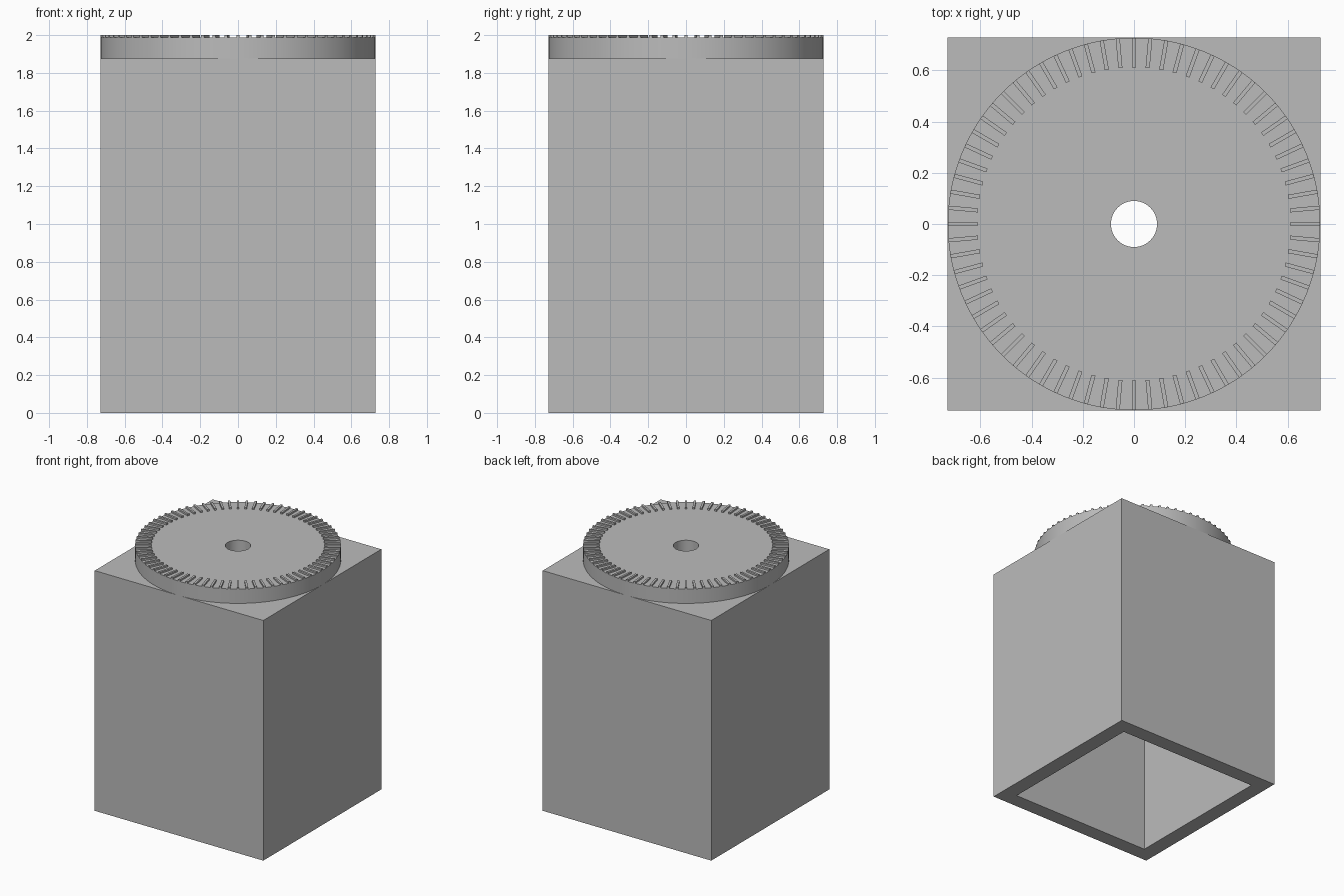
import bpy, bmesh
from math import pi
from mathutils import Matrix, Vector

HALF = 0.728       # half width of the housing, also the disc radius
WALL = 0.119
TOP = 1.875        # top of the housing
DISC_TOP = 1.987
HEIGHT = 2.0
HOLE = 0.09
RIBS = 72

if "Cube" in bpy.data.objects:
    bpy.data.objects.remove(bpy.data.objects["Cube"])

grey = bpy.data.materials.new("plain grey")
grey.use_nodes = True
colour = (0.5, 0.5, 0.5, 1)
grey.diffuse_color = colour
grey.node_tree.nodes["Principled BSDF"].inputs["Base Color"].default_value = colour


def add_box(bm, x, y, z, matrix=Matrix()):
    """Box spanning the (low, high) pairs x, y and z."""
    size = Vector([b - a for a, b in (x, y, z)])
    centre = Vector([(a + b) / 2 for a, b in (x, y, z)])
    bmesh.ops.create_cube(bm, size=1, matrix=matrix @ Matrix.Translation(centre) @ Matrix.Diagonal(size).to_4x4())


def make(name, bm):
    mesh = bpy.data.meshes.new(name)
    bmesh.ops.recalc_face_normals(bm, faces=bm.faces)
    bm.to_mesh(mesh)
    bm.free()
    obj = bpy.data.objects.new(name, mesh)
    obj.data.materials.append(grey)
    bpy.context.collection.objects.link(obj)
    return obj


def select(obj):
    bpy.ops.object.select_all(action="DESELECT")
    obj.select_set(True)
    bpy.context.view_layer.objects.active = obj


def cut(obj, cutter):
    select(obj)
    mod = obj.modifiers.new("cut", "BOOLEAN")
    mod.operation, mod.solver, mod.object = "DIFFERENCE", "EXACT", cutter
    bpy.ops.object.modifier_apply(modifier=mod.name)
    bpy.data.objects.remove(cutter)


# Square housing, open underneath, with a round hole in its roof
bm = bmesh.new()
add_box(bm, (-HALF, HALF), (-HALF, HALF), (0, TOP))
housing = make("housing", bm)

inner = HALF - WALL
bm = bmesh.new()
add_box(bm, (-inner, inner), (-inner, inner), (-0.1, TOP - WALL))
cut(housing, make("cavity_cutter", bm))

bm = bmesh.new()
bmesh.ops.create_cone(bm, cap_ends=True, segments=64, radius1=HOLE, radius2=HOLE, depth=1,
                      matrix=Matrix.Translation((0, 0, TOP)))
cut(housing, make("hole_cutter", bm))

# Round disc with a centre hole, spun from a rectangular section
bm = bmesh.new()
section = [(HOLE, TOP), (HALF, TOP), (HALF, DISC_TOP), (HOLE, DISC_TOP)]
verts = [bm.verts.new((r, 0, z)) for r, z in section]
edges = [bm.edges.new((verts[i - 1], verts[i])) for i in range(4)]
bmesh.ops.spin(bm, geom=verts + edges, axis=(0, 0, 1), angle=2 * pi, steps=144, use_merge=True)
bmesh.ops.remove_doubles(bm, verts=bm.verts, dist=0.0001)
disc = make("disc", bm)

# Raised radial ribs around the rim
bm = bmesh.new()
for i in range(RIBS):
    add_box(bm, (0.612, HALF - 0.0002), (-0.008, 0.008), (DISC_TOP - 0.005, HEIGHT),
            Matrix.Rotation(2 * pi * i / RIBS, 4, "Z"))
make("rim_ribs", bm)

for obj in (housing, disc):
    select(obj)
    bpy.ops.object.shade_smooth_by_angle(angle=pi / 6)
